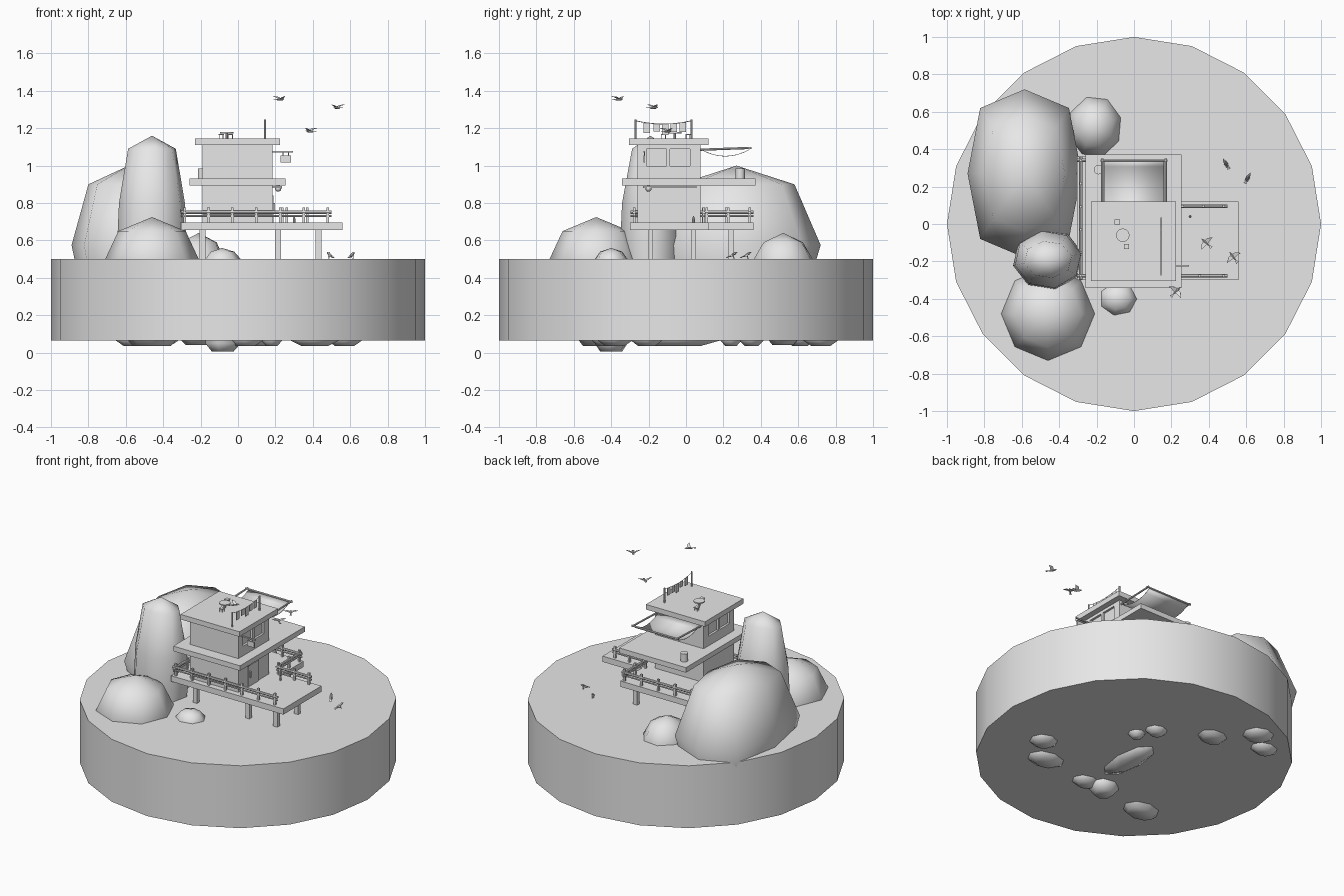
import bpy, bmesh, math
from mathutils import Vector, Matrix

old = bpy.data.objects.get("Cube")
if old:
    bpy.data.objects.remove(old, do_unlink=True)

grey = bpy.data.materials.new("plain_grey")
grey.use_nodes = True
grey.diffuse_color = (0.8, 0.8, 0.8, 1)
grey.node_tree.nodes["Principled BSDF"].inputs["Base Color"].default_value = grey.diffuse_color


def finish(name, bm, smooth_angle=None):
    bmesh.ops.recalc_face_normals(bm, faces=bm.faces)
    mesh = bpy.data.meshes.new(name)
    bm.to_mesh(mesh)
    bm.free()
    mesh.materials.append(grey)
    if smooth_angle:
        for poly in mesh.polygons:
            poly.use_smooth = True
        mesh.set_sharp_from_angle(angle=math.radians(smooth_angle))
    obj = bpy.data.objects.new(name, mesh)
    bpy.context.collection.objects.link(obj)
    return obj


def add_box(bm, xs, ys, zs):
    low, high = Vector((xs[0], ys[0], zs[0])), Vector((xs[1], ys[1], zs[1]))
    matrix = Matrix.Translation((low + high) / 2) @ Matrix.Diagonal((*(high - low), 1))
    bmesh.ops.create_cube(bm, size=1, matrix=matrix)


def box(name, xs, ys, zs):
    bm = bmesh.new()
    add_box(bm, xs, ys, zs)
    return finish(name, bm)


def add_bar(bm, start, end, r1, r2=None, sides=8):
    start, end = Vector(start), Vector(end)
    way = end - start
    matrix = Matrix.Translation((start + end) / 2) @ way.to_track_quat('Z', 'Y').to_matrix().to_4x4()
    bmesh.ops.create_cone(bm, cap_ends=True, segments=sides, radius1=r1,
                          radius2=r1 if r2 is None else r2, depth=way.length, matrix=matrix)


def bar(name, start, end, r1, r2=None, sides=8, smooth=40):
    bm = bmesh.new()
    add_bar(bm, start, end, r1, r2, sides)
    return finish(name, bm, smooth)


def rock(name, x, y, rings, sides=8, turn=0.0, bulge=1.1):
    """Loft of (height, x radius, y radius) rings; a zero radius closes to a tip."""
    bm = bmesh.new()
    loops = []
    for z, rx, ry in rings:
        loop = []
        for i in range(sides):
            a = math.tau * i / sides + turn
            k = bulge if i % 2 else 1
            loop.append(bm.verts.new((x + rx * k * math.cos(a), y + ry * k * math.sin(a), z)))
        loops.append(loop)
    for lower, upper in zip(loops, loops[1:]):
        for i in range(sides):
            j = (i + 1) % sides
            bm.faces.new((lower[i], lower[j], upper[j], upper[i]))
    bm.faces.new(loops[0])
    bm.faces.new(loops[-1])
    bmesh.ops.remove_doubles(bm, verts=bm.verts, dist=0.0001)
    return finish(name, bm, 75)


# Round base
bm = bmesh.new()
bmesh.ops.create_cone(bm, cap_ends=True, segments=20, radius1=1, radius2=1, depth=0.435,
                      matrix=Matrix.Translation((0, 0, 0.2825)))
finish("round_base", bm, 30)

# Boulders
rock("big_boulder", -0.585, 0.27, [(0.08, 0.2, 0.3), (0.575, 0.305, 0.45), (0.9, 0.215, 0.31), (1.0, 0, 0)])
rock("tall_boulder", -0.46, -0.19, [(0.2, 0.14, 0.12), (0.58, 0.19, 0.165), (0.8, 0.18, 0.155),
                                    (1.09, 0.13, 0.1), (1.16, 0, 0)], turn=0.2, bulge=1.0)
rock("front_boulder", -0.46, -0.48, [(0.035, 0.1, 0.07), (0.1, 0.16, 0.12), (0.5, 0.25, 0.25),
                                     (0.65, 0.18, 0.18), (0.725, 0, 0)], bulge=1.0)
rock("back_boulder", -0.21, 0.52, [(0.04, 0.07, 0.06), (0.1, 0.14, 0.11), (0.5, 0.145, 0.165),
                                   (0.59, 0.1, 0.11), (0.64, 0, 0)], turn=0.3, bulge=1.0)
rock("small_boulder", -0.085, -0.4, [(0.005, 0.06, 0.06), (0.05, 0.1, 0.09), (0.5, 0.1, 0.09),
                                     (0.54, 0.065, 0.06), (0.56, 0, 0)], sides=7, bulge=1.0)

# Rocks poking out of the underside: centre and radii
under = [(0.04, -0.43, 0.1, 0.08), (0, -0.05, 0.1, 0.25), (0.57, -0.21, 0.1, 0.09), (0.41, -0.38, 0.14, 0.1),
         (0.11, 0.35, 0.08, 0.07), (0.18, 0.24, 0.06, 0.06), (-0.42, 0.72, 0.11, 0.1), (-0.56, 0.61, 0.1, 0.08)]
for x, y, rx, ry in under:
    rock("under_rock", x, y, [(0.035, rx * 0.5, ry * 0.5), (0.07, rx, ry), (0.2, rx, ry)], bulge=1.0)

# Deck in two parts, with legs
box("main_deck", (-0.305, 0.56), (-0.3, 0.12), (0.655, 0.695))
box("rear_deck", (-0.305, 0.255), (0.12, 0.36), (0.655, 0.695))
for x, y in [(-0.19, -0.19), (0.215, -0.19), (0.43, -0.19), (0.43, 0.04), (-0.19, 0.24), (0.215, 0.24)]:
    box("deck_leg", (x - 0.016, x + 0.016), (y - 0.014, y + 0.014), (0.48, 0.655))


# Railings
def railing(name, start, end, posts):
    bm = bmesh.new()
    start, end = Vector(start), Vector(end)
    reach = (end - start).normalized() * 0.02
    for height, r in ((0.75, 0.009), (0.73, 0.005)):
        up = Vector((0, 0, height))
        add_bar(bm, start - reach + up, end + reach + up, r)
    for i in range(posts):
        p = start.lerp(end, i / (posts - 1))
        add_box(bm, (p.x - 0.007, p.x + 0.007), (p.y - 0.007, p.y + 0.007), (0.695, 0.775))
    finish(name, bm, 40)


railing("front_railing", (-0.285, -0.277, 0), (0.48, -0.277, 0), 7)
railing("side_railing", (0.26, 0.095, 0), (0.48, 0.095, 0), 3)
railing("rear_side_railing", (0.235, 0.11, 0), (0.235, 0.34, 0), 3)
railing("rear_railing", (-0.285, 0.34, 0), (0.235, 0.34, 0), 5)
railing("left_railing", (-0.285, -0.277, 0), (-0.285, 0.34, 0), 6)

# House: two rooms, slab and roof
WALL_X, WALL_Y = (-0.19, 0.185), (-0.26, 0.077)
box("lower_room", WALL_X, WALL_Y, (0.695, 0.895))
box("middle_slab", (-0.26, 0.255), (-0.342, 0.372), (0.895, 0.93))
room = box("upper_room", WALL_X, WALL_Y, (0.93, 1.11))
box("roof_slab", (-0.23, 0.225), (-0.305, 0.12), (1.11, 1.145))

# Recessed windows
bm = bmesh.new()
for x in WALL_X:
    for ys in ((-0.21, -0.105), (-0.085, 0.022)):
        add_box(bm, (x - 0.015, x + 0.015), ys, (0.997, 1.09))
cutter = finish("window_cutter", bm)
cutter.hide_render = True
cutter.hide_set(True)
cut = room.modifiers.new("windows", 'BOOLEAN')
cut.operation = 'DIFFERENCE'
cut.object = cutter

# Door with handle and lintel
box("door", (0.185, 0.191), (-0.155, -0.042), (0.695, 0.84))
box("door_handle", (0.191, 0.199), (-0.145, -0.138), (0.755, 0.8))
box("door_lintel", (0.185, 0.235), (-0.23, 0.055), (0.88, 0.892))
bm = bmesh.new()
bmesh.ops.create_uvsphere(bm, u_segments=8, v_segments=6, radius=0.017,
                          matrix=Matrix.Translation((0.215, -0.2, 0.878)))
finish("porch_lamp", bm, 60)

# Hanging sign
box("sign_arm", (0.185, 0.293), (-0.226, -0.218), (1.07, 1.078))
box("sign_board", (0.228, 0.283), (-0.226, -0.218), (1.018, 1.055))
for x in (0.24, 0.27):
    bar("sign_chain", (x, -0.222, 1.05), (x, -0.222, 1.072), 0.002, sides=4)

# Cloth awning at the back
for x in (-0.17, 0.17):
    bar("awning_pole", (x, 0.07, 1.085), (x, 0.35, 1.095), 0.006)
bar("awning_front_pole", (-0.18, 0.34, 1.094), (0.18, 0.34, 1.094), 0.006)
bm = bmesh.new()
rows = []
for i in range(9):
    t = i / 8
    z = 1.088 - 0.036 * 4 * t * (1 - t)
    rows.append([bm.verts.new((x, 0.08 + 0.26 * t, z)) for x in (-0.16, 0.16)])
for a, b in zip(rows, rows[1:]):
    bm.faces.new((a[0], a[1], b[1], b[0]))
cloth = finish("awning_cloth", bm, 60)
cloth.modifiers.new("thickness", 'SOLIDIFY').thickness = 0.003

# Clothes line on the roof
LINE_X, LINE_START, LINE_END = 0.145, -0.27, 0.03


def line_point(t):
    return Vector((LINE_X, LINE_START + (LINE_END - LINE_START) * t, 1.24 - 0.07 * t * (1 - t)))


for y in (LINE_START, LINE_END):
    bar("line_post", (LINE_X, y, 1.14), (LINE_X, y, 1.247), 0.005)
for i in range(6):
    bar("clothes_line", line_point(i / 6), line_point((i + 1) / 6), 0.002, sides=4)
for t, drop in ((0.2, 0.055), (0.38, 0.04), (0.53, 0.06), (0.68, 0.045), (0.84, 0.05)):
    p = line_point(t)
    box("hanging_cloth", (LINE_X - 0.002, LINE_X + 0.002), (p.y - 0.017, p.y + 0.017), (p.z - drop, p.z))

# Roof table and stools
bar("table_top", (-0.06, -0.06, 1.172), (-0.06, -0.06, 1.18), 0.036, sides=16)
bar("table_leg", (-0.06, -0.06, 1.145), (-0.06, -0.06, 1.172), 0.007)
for x, y in ((-0.09, 0.01), (-0.04, -0.12)):
    box("stool_seat", (x - 0.014, x + 0.014), (y - 0.014, y + 0.014), (1.164, 1.17))
    for dx in (-0.01, 0.01):
        for dy in (-0.01, 0.01):
            bar("stool_leg", (x + dx, y + dy, 1.145), (x + dx, y + dy, 1.165), 0.002, sides=4)

# Barrel and bottle
bar("barrel", (-0.19, 0.29, 0.93), (-0.19, 0.29, 0.985), 0.025, sides=12)
bar("bottle_body", (0.3, 0.04, 0.695), (0.3, 0.04, 0.718), 0.007)
bar("bottle_neck", (0.3, 0.04, 0.718), (0.3, 0.04, 0.732), 0.006, 0.002)


# Birds: tapered body, tail and two wings
def bird(name, place, heading, flying):
    bm = bmesh.new()
    add_bar(bm, (-0.02, 0, 0), (0.018, 0, 0.004), 0.004, 0.008, 6)
    add_bar(bm, (0.018, 0, 0.004), (0.032, 0, 0.004), 0.007, 0.001, 6)
    tail = [(-0.015, 0, 0.002), (-0.04, 0.009, 0), (-0.04, -0.009, 0)]
    bm.faces.new([bm.verts.new(p) for p in tail])
    for side in (-1, 1):
        if flying:
            wing = [(0.014, 0, 0.004), (0.012, 0.022, 0.016), (-0.008, 0.045, 0.02),
                    (-0.008, 0.02, 0.014), (-0.01, 0, 0.004)]
        else:
            wing = [(0.012, 0.008, 0.006), (-0.028, 0.008, 0.002), (-0.004, 0.01, -0.006)]
        bm.faces.new([bm.verts.new((x, y * side, z)) for x, y, z in wing])
    if not flying:
        for y in (-0.004, 0.004):
            add_bar(bm, (0, y, -0.022), (0, y, 0), 0.0015, sides=4)
    obj = finish(name, bm)
    obj.location = place
    obj.rotation_euler = (0, 0 if flying else -0.4, heading)
    obj.modifiers.new("thickness", 'SOLIDIFY').thickness = 0.002


bird("flying_bird_1", (0.225, -0.36, 1.352), 0.8, True)
bird("flying_bird_2", (0.53, -0.175, 1.308), 2.2, True)
bird("flying_bird_3", (0.385, -0.1, 1.182), 2.4, True)
bird("ground_bird_1", (0.49, 0.325, 0.522), 2.1, False)
bird("ground_bird_2", (0.61, 0.25, 0.522), 1.1, False)
